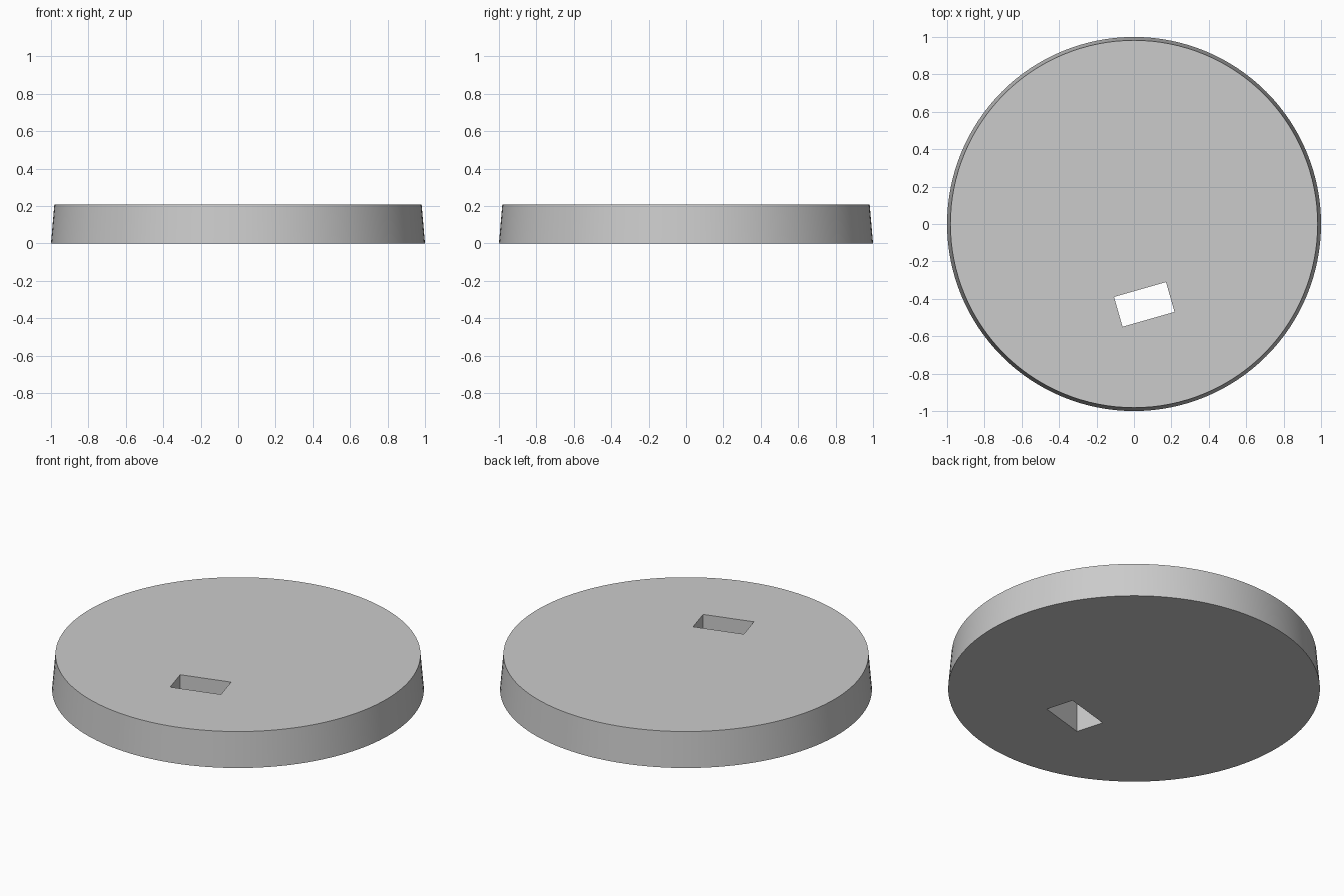
import bpy
from math import radians

if "Cube" in bpy.data.objects:
    bpy.data.objects.remove(bpy.data.objects["Cube"])

HEIGHT = 0.208

# Tapered round disc
bpy.ops.mesh.primitive_cone_add(vertices=128, radius1=1.0, radius2=0.982,
                                depth=HEIGHT, location=(0, 0, HEIGHT / 2))
disc = bpy.context.object
disc.name = "tapered_disc"

# Cutter for the tilted rectangular slot
bpy.ops.mesh.primitive_cube_add(size=1, location=(0.055, -0.43, HEIGHT / 2),
                                rotation=(0, 0, radians(16)))
cutter = bpy.context.object
cutter.name = "slot_cutter"
cutter.scale = (0.289, 0.166, 1.0)
cutter.hide_render = True
cutter.hide_set(True)

# Cut the slot right through the disc
cut = disc.modifiers.new("slot", "BOOLEAN")
cut.operation = "DIFFERENCE"
cut.solver = "EXACT"
cut.object = cutter
bpy.context.view_layer.objects.active = disc
disc.select_set(True)
bpy.ops.object.modifier_apply(modifier=cut.name)
bpy.data.objects.remove(cutter, do_unlink=True)

# Smooth rim with crisp edges
bpy.ops.object.shade_smooth_by_angle(angle=radians(30))
